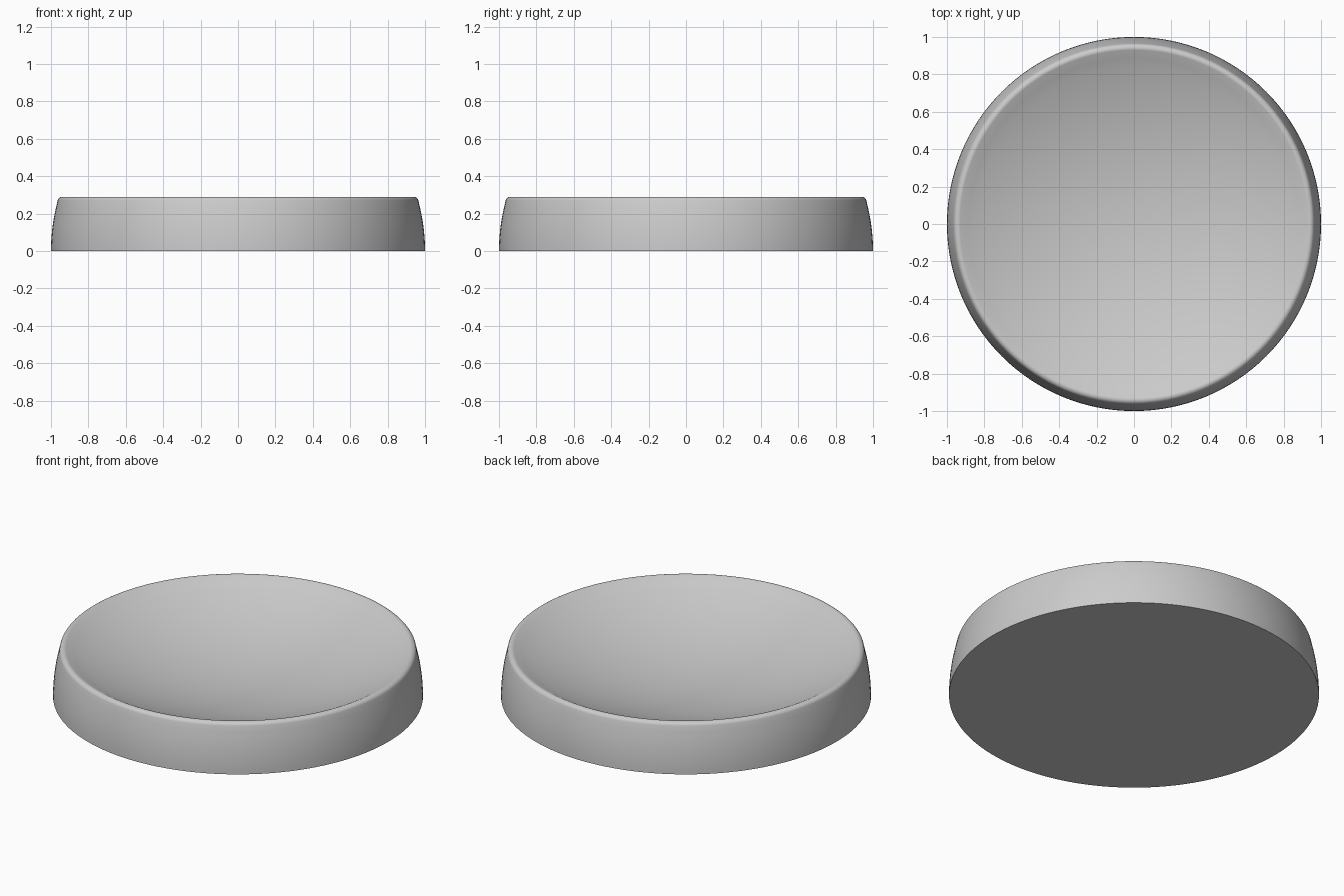
import bpy
import bmesh
from math import sin, cos, pi, radians, sqrt, asin

cube = bpy.data.objects.get("Cube")
if cube:
    bpy.data.objects.remove(cube, do_unlink=True)

HEIGHT = 0.29
RIM_Z = 0.265       # centre height of the rounded rim
RIM_R = 0.94        # centre radius of the rounded rim
FILLET = HEIGHT - RIM_Z
DEPTH = 0.2         # depth of the hollow below the rim
SEGMENTS = 128


def arc(cx, cz, r, a0, a1, steps):
    """Points (radius, height) along a circular arc, angles in radians."""
    return [(cx + r * cos(a0 + (a1 - a0) * i / steps),
             cz + r * sin(a0 + (a1 - a0) * i / steps)) for i in range(steps + 1)]


# Outer wall: bulging arc, upright at the foot and leaning in at the rim
lean = 2 * (1 - RIM_R - FILLET) / RIM_Z
wall_radius = RIM_Z / sin(lean)
wall = arc(1 - wall_radius, 0, wall_radius, 0, asin(RIM_Z / wall_radius), 10)

# Hollow: shallow spherical bowl
edge = RIM_R - 0.01
bowl_radius = (edge ** 2 + DEPTH ** 2) / (2 * DEPTH)
bowl_angle = asin(edge / bowl_radius)
bowl_z = HEIGHT - 0.005 - DEPTH + bowl_radius
bowl = arc(0, bowl_z, bowl_radius, -pi / 2 + bowl_angle, -pi / 2, 20)

# Rounded rim joins wall and hollow
rim = arc(RIM_R, RIM_Z, FILLET, lean, pi / 2 + bowl_angle, 8)
profile = [(0, 0)] + wall[:-1] + rim + bowl[1:-1] + [(0, HEIGHT - 0.005 - DEPTH)]

# Revolve the profile into a closed dish
bm = bmesh.new()
verts = [bm.verts.new((r, 0, z)) for r, z in profile]
edges = [bm.edges.new(pair) for pair in zip(verts, verts[1:])]
bmesh.ops.spin(bm, geom=verts + edges, cent=(0, 0, 0), axis=(0, 0, 1),
               angle=2 * pi, steps=SEGMENTS, use_merge=True)
bmesh.ops.remove_doubles(bm, verts=bm.verts, dist=0.0001)
bmesh.ops.recalc_face_normals(bm, faces=bm.faces)
mesh = bpy.data.meshes.new("dish")
bm.to_mesh(mesh)
bm.free()

dish = bpy.data.objects.new("dish", mesh)
bpy.context.collection.objects.link(dish)

# Plain grey finish
grey = bpy.data.materials.new("light_grey")
grey.use_nodes = True
colour = (0.6, 0.6, 0.6, 1)
grey.diffuse_color = colour
grey.node_tree.nodes["Principled BSDF"].inputs["Base Color"].default_value = colour
mesh.materials.append(grey)

# Smooth surface with a crisp foot edge
bpy.context.view_layer.objects.active = dish
dish.select_set(True)
bpy.ops.object.shade_smooth_by_angle(angle=radians(40))
